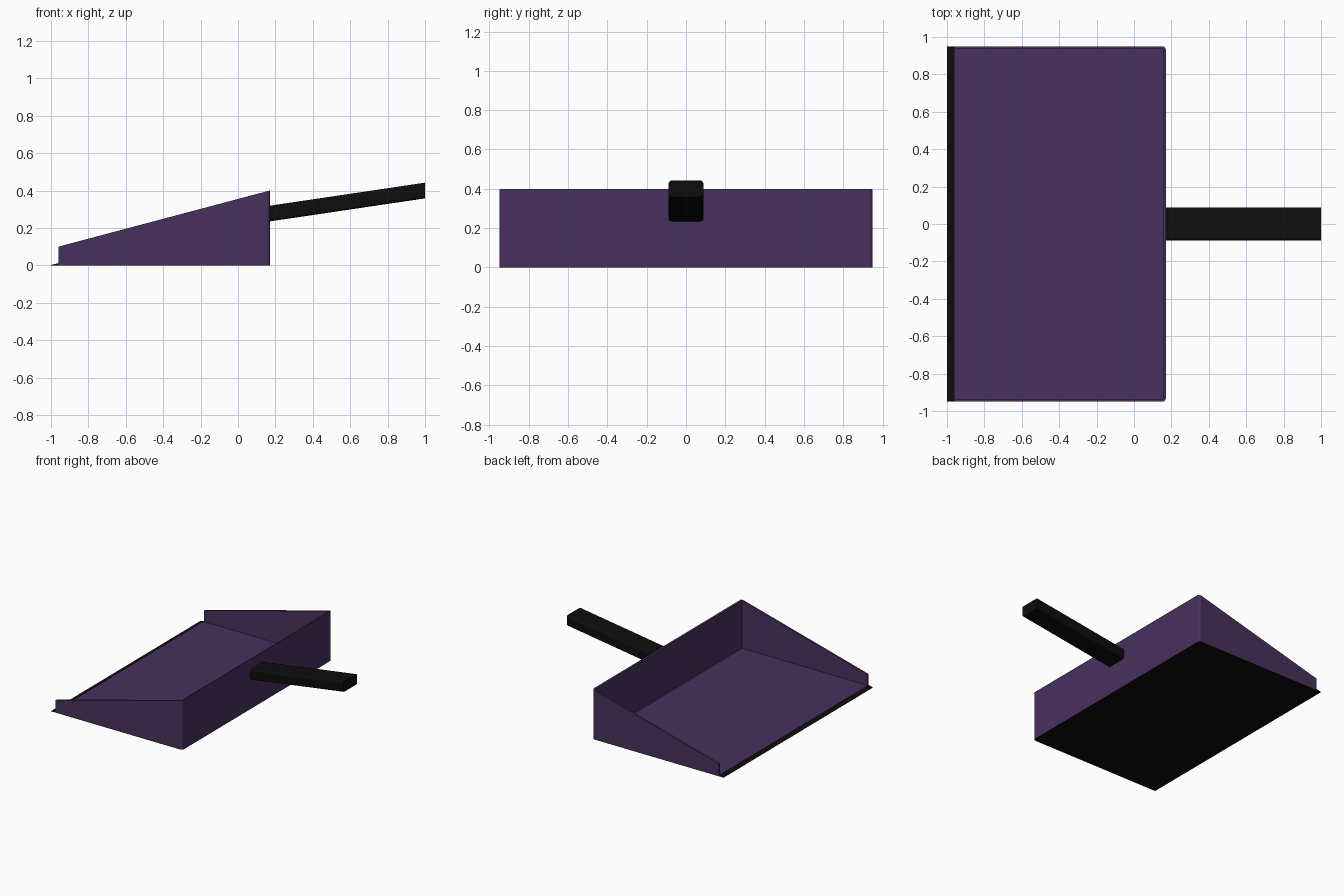
import bpy, bmesh
from math import sin, cos, pi

if "Cube" in bpy.data.objects:
    bpy.data.objects.remove(bpy.data.objects["Cube"])

def material(name, rgb):
    m = bpy.data.materials.new(name)
    m.diffuse_color = (*rgb, 1)
    m.use_nodes = True
    m.node_tree.nodes["Principled BSDF"].inputs["Base Color"].default_value = m.diffuse_color
    return m

PURPLE = material("purple plastic", (0.065, 0.03, 0.11))
BLACK = material("black rubber", (0.004, 0.004, 0.004))
FRONT, BACK, HALF, WALL = -0.96, 0.17, 0.95, 0.013

def finish(name, bm, mat):
    bmesh.ops.recalc_face_normals(bm, faces=bm.faces[:])
    me = bpy.data.meshes.new(name)
    bm.to_mesh(me)
    bm.free()
    me.materials.append(mat)
    ob = bpy.data.objects.new(name, me)
    bpy.context.collection.objects.link(ob)
    return ob

def loft(name, rings, mat):
    """Skin closed rings of points in order and cap both ends."""
    bm = bmesh.new()
    vs = [[bm.verts.new(p) for p in r] for r in rings]
    n = len(vs[0])
    for a, b in zip(vs, vs[1:]):
        for i in range(n):
            j = (i + 1) % n
            bm.faces.new((a[i], a[j], b[j], b[i]))
    bm.faces.new(vs[0])
    bm.faces.new(vs[-1])
    return finish(name, bm, mat)

def rim(x):
    return 0.10 + 0.30 * (x - FRONT) / (BACK - FRONT)

def u_path(inset, r):
    """Plan outline of the pan, open at the front, rounded back corners."""
    x, y = BACK - inset, HALF - inset
    half = [(FRONT, -y)]
    half += [(x - r + r * sin(a), -y + r - r * cos(a))
             for a in (i * pi / 8 for i in range(5))]
    return half + [(px, -py) for px, py in reversed(half)]

outer, inner = u_path(0, 0.018), u_path(WALL, 0.005)

# Walls swept round the three closed sides
loft("pan_walls", [[(a[0], a[1], 0.002), (a[0], a[1], rim(a[0])),
                    (b[0], b[1], rim(b[0])), (b[0], b[1], 0.002)]
                   for a, b in zip(outer, inner)], PURPLE)

# Floor and the dark sheet beneath it
mid = u_path(WALL * 0.5, 0.01)
loft("pan_floor", [[(x, y, z) for x, y in mid] for z in (0.003, 0.012)], PURPLE)
loft("base_sheet", [[(x, y, z) for x, y in outer] for z in (0, 0.002)], BLACK)

# Tapered front lip
loft("front_lip", [[(-1.0, y, 0), (FRONT, y, 0), (FRONT, y, 0.012), (-1.0, y, 0.002)]
                   for y in (-HALF, HALF)], BLACK)

# Handle: rounded bar rising to the back, with upright ends
def handle_ring(x, z, hy=0.088, hz=0.042, r=0.014):
    ring = []
    for k, (sy, sz) in enumerate(((1, 1), (-1, 1), (-1, -1), (1, -1))):
        for i in range(4):
            a = k * pi / 2 + i * pi / 6
            ring.append((x, sy * (hy - r) + r * cos(a), z + sz * (hz - r) + r * sin(a)))
    return ring

loft("handle", [handle_ring(BACK - 0.006, 0.276), handle_ring(1.0, 0.40)], BLACK)
